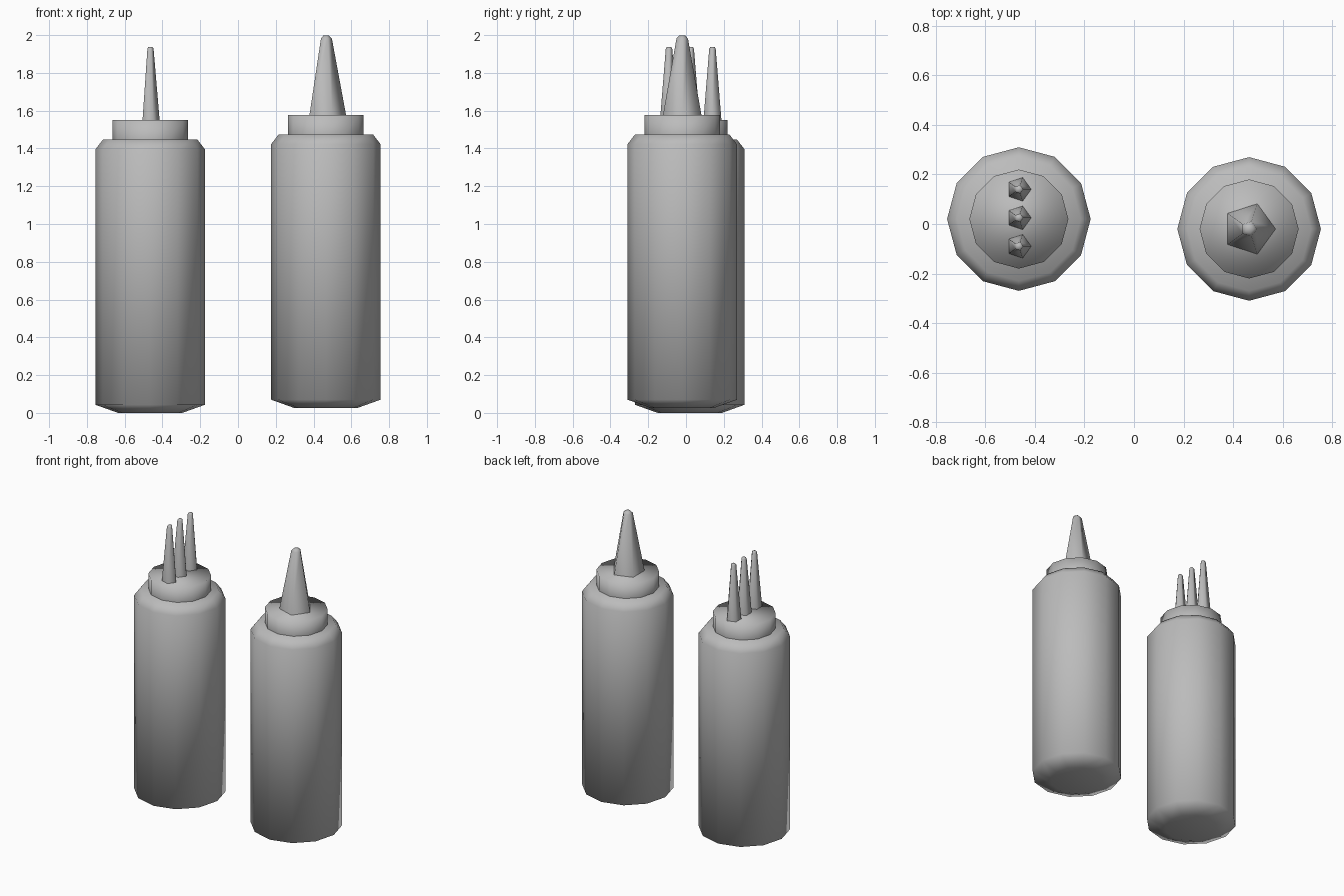
import bpy, bmesh
from math import cos, sin, tau

cube = bpy.data.objects.get("Cube")
if cube:
    bpy.data.objects.remove(cube)

# Single plain grey plastic
grey = bpy.data.materials.new("grey plastic")
grey.use_nodes = True
colour = (0.5, 0.5, 0.5, 1)
grey.diffuse_color = colour
bsdf = next(n for n in grey.node_tree.nodes if n.type == 'BSDF_PRINCIPLED')
bsdf.inputs["Base Color"].default_value = colour


def turned(name, sides, profile, centre, z, closed_bottom=True):
    """Smooth low-poly solid turned from (radius, height) pairs."""
    bm = bmesh.new()
    rings = []
    for r, h in profile:
        rings.append([bm.verts.new((r * cos(tau * i / sides),
                                    r * sin(tau * i / sides), h))
                      for i in range(sides)])
    for low, high in zip(rings, rings[1:]):
        for i in range(sides):
            j = (i + 1) % sides
            bm.faces.new((low[i], low[j], high[j], high[i]))
    bm.faces.new(rings[-1])
    if closed_bottom:
        bm.faces.new(rings[0][::-1])
    for f in bm.faces:
        f.smooth = True
    mesh = bpy.data.meshes.new(name)
    bm.to_mesh(mesh)
    bm.free()
    mesh.materials.append(grey)
    obj = bpy.data.objects.new(name, mesh)
    obj.location = (centre[0], centre[1], z)
    bpy.context.collection.objects.link(obj)
    return obj


# Shared body: chamfered base, straight wall, bevelled shoulder
BODY = [(0.17, 0), (0.29, 0.043), (0.29, 1.395), (0.25, 1.447)]
CAP = [(0.2, 0), (0.2, 0.103)]
WIDE_NOZZLE = [(0.107, 0), (0.032, 0.405), (0.017, 0.42)]
THIN_NOZZLE = [(0.05, 0), (0.018, 0.378), (0.012, 0.387)]


def bottle(label, centre, z, nozzle, offsets):
    turned(label + "_bottle_body", 12, BODY, centre, z)
    turned(label + "_bottle_cap", 12, CAP, centre, z + 1.447, False)
    for n, dy in enumerate(offsets, 1):
        turned(f"{label}_nozzle_{n}", 5, nozzle,
               (centre[0], centre[1] + dy), z + 1.55, False)


# Three-nozzle bottle on the right, single-nozzle bottle on the left
bottle("right", (-0.465, 0.02), 0.0, THIN_NOZZLE, (-0.11, 0.005, 0.12))
bottle("left", (0.465, -0.02), 0.027, WIDE_NOZZLE, (0,))
